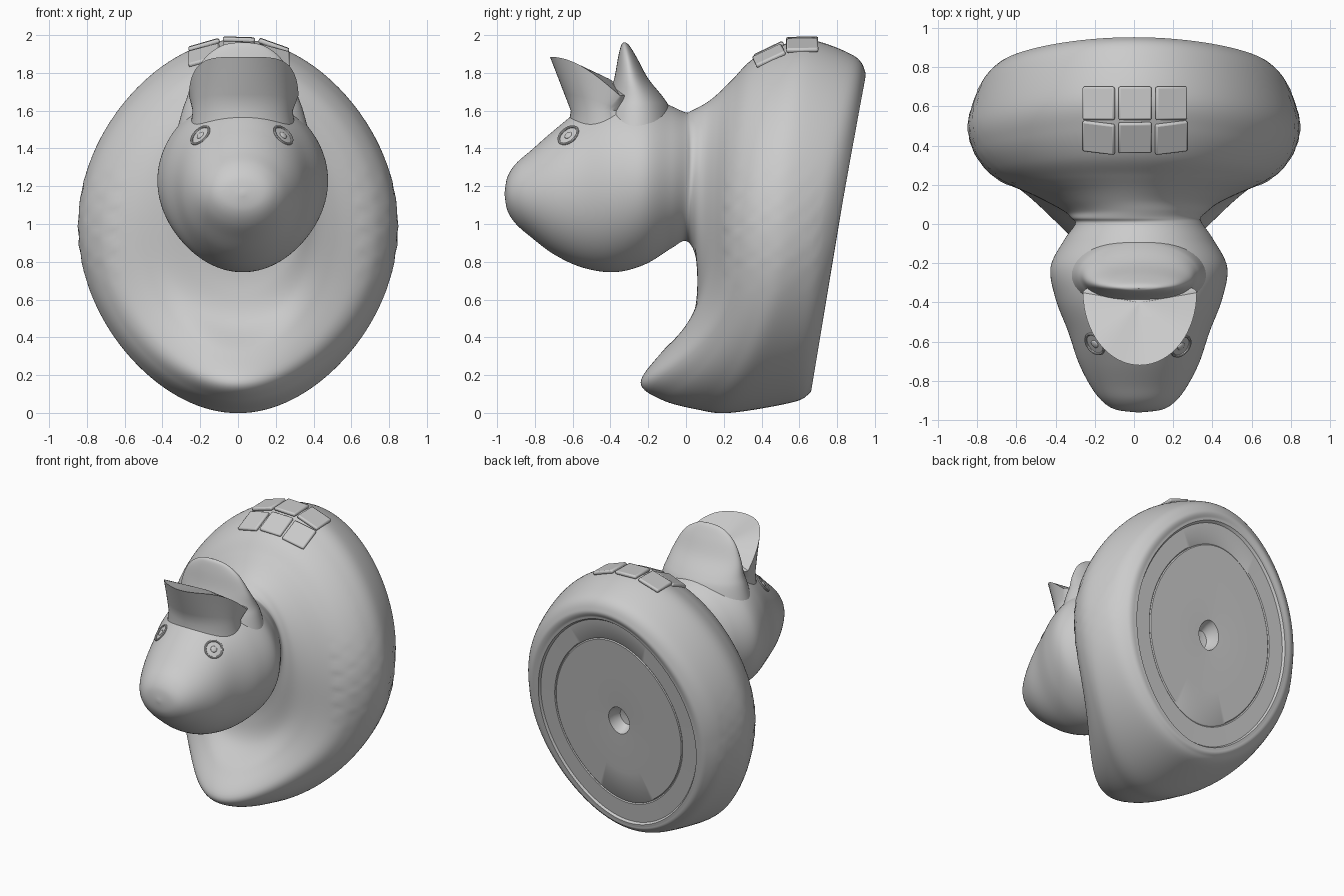
import bpy, bmesh, math
from mathutils import Vector, Matrix
from mathutils.bvhtree import BVHTree

if "Cube" in bpy.data.objects:
    bpy.data.objects.remove(bpy.data.objects["Cube"])

SEG = 128


def spline(rows, steps):
    """Catmull-Rom interpolation of table rows."""
    out = []
    for i in range(len(rows) - 1):
        p = [rows[max(0, min(len(rows) - 1, i + k))] for k in (-1, 0, 1, 2)]
        for s in range(steps):
            t = s / steps
            out.append([0.5 * (2 * b + (c - a) * t + (2 * a - 5 * b + 4 * c - d) * t * t
                               + (3 * b - a - 3 * c + d) * t ** 3)
                        for a, b, c, d in zip(*p)])
    return out + [list(rows[-1])]


def finish(obj, angle=35):
    bpy.ops.object.select_all(action='DESELECT')
    obj.select_set(True)
    bpy.context.view_layer.objects.active = obj
    bpy.ops.object.shade_smooth_by_angle(angle=math.radians(angle))


def loft(name, rings):
    """Skin a list of closed point rings and cap both ends."""
    bm = bmesh.new()
    loops = [[bm.verts.new(p) for p in r] for r in rings]
    for a, b in zip(loops, loops[1:]):
        for i in range(len(a)):
            j = (i + 1) % len(a)
            bm.faces.new((a[i], a[j], b[j], b[i]))
    for end in (loops[0], loops[-1]):
        c = bm.verts.new(sum((v.co for v in end), Vector()) / len(end))
        for i in range(len(end)):
            bm.faces.new((c, end[i], end[(i + 1) % len(end)]))
    bmesh.ops.recalc_face_normals(bm, faces=bm.faces)
    me = bpy.data.meshes.new(name)
    bm.to_mesh(me)
    bm.free()
    obj = bpy.data.objects.new(name, me)
    bpy.context.collection.objects.link(obj)
    return obj


def upright_ring(yt, zt, ym, w, yb, zb, cx, bend):
    """Ring around the y axis through its top, side and bottom points.
    bend 0 keeps it flat, bend 1 keeps the sweep near top and bottom."""
    bend = max(0, min(1, bend))
    egg = .11 * min(1, max(0, (w - .33) / .3))
    pts = []
    for i in range(SEG):
        t = 2 * math.pi * i / SEG
        c = math.cos(t)
        if c > 0:
            y = ym + (yt - ym) * c ** (1 + bend)
        else:
            y = ym + (yb - ym) * abs(c) ** (1 + 2.2 * bend)
        pts.append(Vector((cx + w * math.sin(t) * (1 - egg * c * c), y,
                           (zt + zb) / 2 + (zt - zb) / 2 * c)))
    return pts


# body and head: top y, top z, side y, half width, bottom y, bottom z, centre x, bend
body = [
    (.935, 1.75, .80, .65, .665, .13, 0, 0),
    (.95, 1.80, .785, .71, .65, .10, 0, 0),
    (.89, 1.89, .69, .79, .56, .055, 0, .1),
    (.66, 1.975, .52, .845, .23, .0, 0, .5),
    (.50, 1.945, .39, .825, .05, .02, 0, .85),
    (.35, 1.87, .29, .765, -.13, .07, 0, 1),
    (.25, 1.77, .22, .68, -.24, .16, 0, 1),
    (.18, 1.70, .15, .52, -.13, .32, 0, 1),
    (.12, 1.65, .10, .42, .02, .48, 0, 1),
    (.07, 1.62, .06, .36, .06, .65, .01, 1),
    (.03, 1.60, .03, .33, .05, .83, .01, 1)]
head = [(0, 1.59, .91, .325), (-.08, 1.625, .87, .38), (-.22, 1.68, .785, .45),
        (-.38, 1.68, .745, .425), (-.55, 1.61, .77, .36), (-.70, 1.495, .84, .31),
        (-.82, 1.39, .93, .25), (-.90, 1.32, 1.0, .19), (-.945, 1.25, 1.07, .12),
        (-.96, 1.17, 1.15, .01)]
body += [(y, zt, y, w, y, zb, .025, 1) for y, zt, zb, w in head]

# flat base at the back: recess, round groove and centre hole
rim = upright_ring(*body[0])
hub = Vector((0, .80, .94))
rings = [[hub + (p - hub) * k - Vector((0, depth, 0)) for p in rim]
         for k, depth in [(.02, .12), (.08, .11), (.115, .07), (.13, .022), (.3, .018),
                          (.5, .018), (.775, .018), (.785, .024), (.795, .018),
                          (.965, .016), (.98, 0)]]
rings += [upright_ring(*r) for r in spline(body, 8)]
duck = loft("duck_body", rings)

# faint feather dimples on both wings
for v in duck.data.vertices:
    if abs(v.co.x) > .6 and .2 < v.co.y < .7:
        fade = max(0, 1 - ((v.co.z - 1.0) / .35) ** 2)
        v.co += v.normal * .004 * fade * math.sin(v.co.z * 55) * math.cos(v.co.y * 45)
finish(duck)


def flat_ring(z, yc, ry, w, cx=.025):
    return [Vector((cx + w * math.sin(2 * math.pi * i / 64),
                    yc - ry * math.cos(2 * math.pi * i / 64), z)) for i in range(64)]


# lower bill: thin upright blade
blade = [(1.45, -.26, .22, .36), (1.60, -.26, .18, .32), (1.67, -.265, .145, .295),
         (1.77, -.29, .09, .262), (1.88, -.31, .05, .20), (1.945, -.322, .022, .11),
         (1.962, -.325, .004, .02)]
finish(loft("lower_bill", [flat_ring(*r) for r in spline(blade, 5)]))


# upper bill: flared scoop with a tilted top face
def scoop_ring(k):
    centre = Vector((.03, -.40, 1.765))
    pts = []
    for p in flat_ring(0, 0, 1, 1, 0):
        f = max(0, -p.y)
        y = -.35 + (.37 if p.y < 0 else .06) * p.y
        q = Vector((.03 + .29 * p.x, y, 1.68 + .205 * math.sin(f * math.pi / 2)))
        pts.append(centre.lerp(q, k))
    return pts


lip = scoop_ring(1)
root = flat_ring(1.60, -.42, .19, .265)
scoop = [flat_ring(1.48, -.40, .23, .28), root]
scoop += [[p.lerp(q, t) for p, q in zip(root, lip)] for t in (.3, .6, .85, .97)]
scoop += [lip] + [scoop_ring(k) for k in (.96, .7, .4, .05)]
finish(loft("upper_bill", scoop))

# small details dropped onto the body surface
tree = BVHTree.FromPolygons([v.co for v in duck.data.vertices],
                            [p.vertices for p in duck.data.polygons])


def surface_frame(origin, direction):
    loc, nor, _, _ = tree.ray_cast(Vector(origin), Vector(direction))
    side = Vector((1, 0, 0))
    side = (side - nor * side.dot(nor)).normalized()
    rot = Matrix((side, nor.cross(side), nor)).transposed().to_4x4()
    return Matrix.Translation(loc) @ rot


for side, x in (("left", -.20), ("right", .24)):
    frame = surface_frame((x, -2, 1.47), (0, 1, 0))
    bpy.ops.mesh.primitive_torus_add(major_radius=.058, minor_radius=.007,
                                     major_segments=32, minor_segments=8)
    ring = bpy.context.object
    ring.name = "eye_ring_" + side
    ring.matrix_world = frame
    finish(ring)
    bpy.ops.mesh.primitive_uv_sphere_add(radius=.022, segments=20, ring_count=10)
    pupil = bpy.context.object
    pupil.name = "pupil_" + side
    pupil.matrix_world = frame @ Matrix.Diagonal((1, 1, .4, 1))
    finish(pupil)

# raised tiles on the breast
for i in range(3):
    for j in range(2):
        frame = surface_frame((-.18 + .185 * i, .44 + .175 * j, 3), (0, 0, -1))
        bpy.ops.mesh.primitive_cube_add(size=1)
        tile = bpy.context.object
        tile.name = f"breast_tile_{i}_{j}"
        tile.data.transform(Matrix.Diagonal((.17, .17, .026, 1)))
        tile.matrix_world = frame
        bev = tile.modifiers.new("soft_edges", 'BEVEL')
        bev.width = .01
        bev.segments = 2
        finish(tile)
